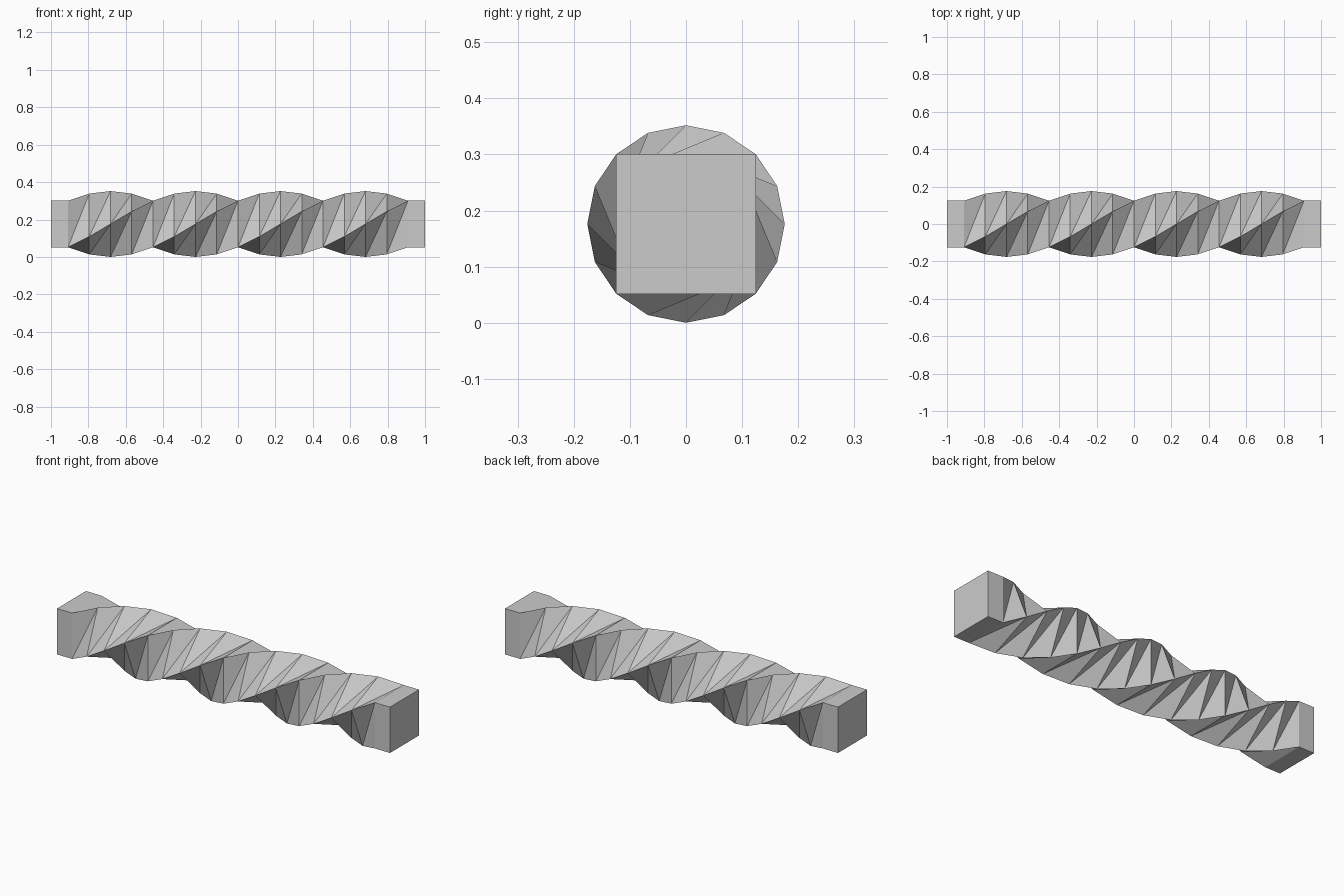
import bpy, bmesh, math

if "Cube" in bpy.data.objects:
    bpy.data.objects.remove(bpy.data.objects["Cube"])

R = 0.176            # corner radius of the square section
TWIST_END = 0.909    # twist runs between -TWIST_END and +TWIST_END
STEPS = 16           # 22.5 degrees each: one full turn

bm = bmesh.new()


def ring(x, angle):
    """Square section at x, turned by angle about the bar axis."""
    return [bm.verts.new((x,
                          R * math.cos(angle + math.radians(45 + 90 * k)),
                          R + R * math.sin(angle + math.radians(45 + 90 * k))))
            for k in range(4)]


# Plain end, twisted middle, plain end
rings = [ring(-1, 0)]
for i in range(STEPS + 1):
    rings.append(ring(-TWIST_END + 2 * TWIST_END * i / STEPS,
                      -2 * math.pi * i / STEPS))
rings.append(ring(1, -2 * math.pi))

# Sides: flat quads on the ends, inward-creased triangles along the twist
for i, (p, q) in enumerate(zip(rings, rings[1:])):
    for k in range(4):
        n = (k + 1) % 4
        if i in (0, len(rings) - 2):
            bm.faces.new((p[k], p[n], q[n], q[k]))
        else:
            bm.faces.new((p[k], p[n], q[k]))
            bm.faces.new((p[n], q[n], q[k]))

# End caps
bm.faces.new(rings[0])
bm.faces.new(rings[-1])
bmesh.ops.recalc_face_normals(bm, faces=bm.faces)

mesh = bpy.data.meshes.new("twisted_bar")
bm.to_mesh(mesh)
bm.free()
bar = bpy.data.objects.new("twisted_bar", mesh)
bpy.context.collection.objects.link(bar)
